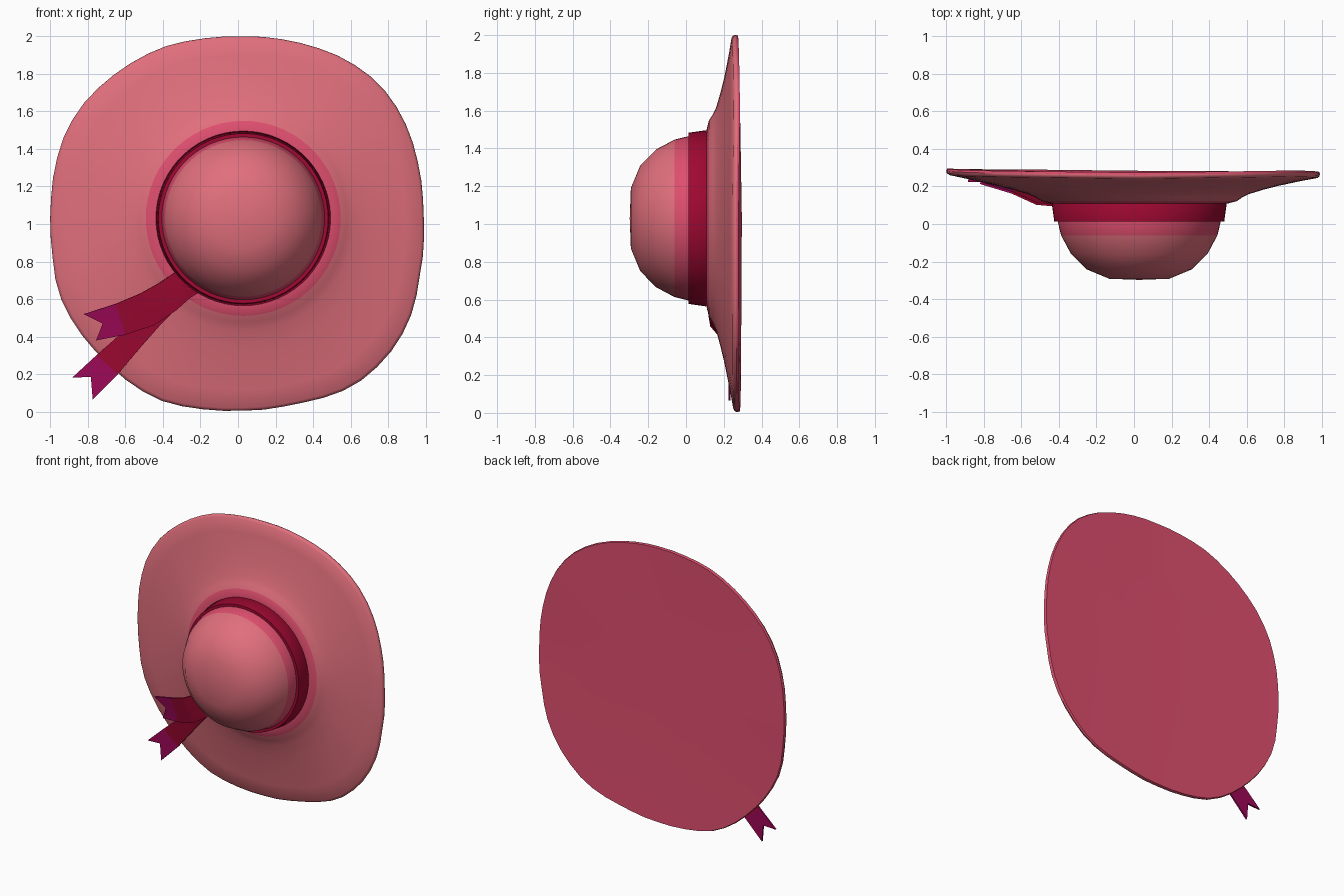
import bpy, bmesh, math

if "Cube" in bpy.data.objects:
    bpy.data.objects.remove(bpy.data.objects["Cube"])

CX, CZ = 0.028, 1.03      # crown axis in the front view
N = 60                    # segments around


def material(name, srgb):
    m = bpy.data.materials.new(name)
    lin = [((c / 255 + 0.055) / 1.055) ** 2.4 for c in srgb]
    m.diffuse_color = (*lin, 1)
    m.use_nodes = True
    m.node_tree.nodes["Principled BSDF"].inputs["Base Color"].default_value = m.diffuse_color
    return m


DUSTY = material("dusty pink", (224, 111, 124))
BRIGHT = material("bright pink", (222, 78, 110))
CRIMSON = material("crimson", (160, 8, 50))
PURPLE = material("purple red", (158, 8, 88))

# Brim outline in the front view, clockwise from the top
OUTLINE = [(0, 2), (0.2, 1.99), (0.37, 1.955), (0.56, 1.885), (0.74, 1.76), (0.83, 1.65),
           (0.905, 1.51), (0.957, 1.34), (0.985, 1.15), (0.99, 1.0), (0.97, 0.73), (0.915, 0.49),
           (0.84, 0.35), (0.68, 0.18), (0.56, 0.11), (0.3, 0.04), (0, 0.005), (-0.21, 0.015),
           (-0.39, 0.05), (-0.53, 0.12), (-0.72, 0.28), (-0.87, 0.46), (-0.96, 0.64),
           (-0.99, 0.85), (-0.998, 1.1), (-0.968, 1.34), (-0.915, 1.5), (-0.81, 1.66),
           (-0.7, 1.765), (-0.6, 1.84), (-0.38, 1.95), (-0.21, 1.985)]
POLAR = sorted((math.atan2(z - CZ, x - CX) % math.tau, math.hypot(x - CX, z - CZ))
               for x, z in OUTLINE)
POLAR = ([(POLAR[-1][0] - math.tau, POLAR[-1][1])] + POLAR
         + [(POLAR[0][0] + math.tau, POLAR[0][1])])
# Slight warp of the brim edge, by angle in degrees
WARP = [(0, -0.002), (35, 0.006), (90, -0.006), (140, 0.004), (180, 0.016),
        (240, 0.010), (275, 0.003), (315, 0.0), (360, -0.002)]
# Brim height against distance from the ring (0) to the edge (1)
RING_R = 0.52
SLOPE = [(0, 0.122), (0.07, 0.143), (0.15, 0.16), (0.32, 0.183), (0.5, 0.204),
         (0.78, 0.231), (0.97, 0.247), (0.993, 0.256), (1, 0.268)]


def interp(table, v):
    if v <= table[0][0]:
        return table[0][1]
    for (a, p), (b, q) in zip(table, table[1:]):
        if v <= b:
            return p + (q - p) * (v - a) / (b - a)
    return table[-1][1]


def edge_radius(a):
    return interp(POLAR, a % math.tau)


def wave(a, t):
    return t * t * interp(WARP, math.degrees(a % math.tau))


def finish(name, bm, mats, angle=40):
    me = bpy.data.meshes.new(name)
    bm.to_mesh(me)
    bm.free()
    for m in mats:
        me.materials.append(m)
    ob = bpy.data.objects.new(name, me)
    bpy.context.collection.objects.link(ob)
    bpy.ops.object.select_all(action='DESELECT')
    ob.select_set(True)
    bpy.context.view_layer.objects.active = ob
    bpy.ops.object.shade_smooth_by_angle(angle=math.radians(angle))
    return ob


def lathe(name, rings, mats, slots, start=None, end=None, loop=False):
    """Skin rings; each ring is a function angle -> (radius, y)."""
    bm = bmesh.new()
    rows = []
    for ring in rings:
        row = []
        for i in range(N):
            a = math.tau * i / N
            r, y = ring(a)
            row.append(bm.verts.new((CX + r * math.cos(a), y, CZ + r * math.sin(a))))
        rows.append(row)
    pairs = list(zip(rows, rows[1:])) + ([(rows[-1], rows[0])] if loop else [])
    for k, (p, q) in enumerate(pairs):
        for i in range(N):
            j = (i + 1) % N
            bm.faces.new((p[i], p[j], q[j], q[i])).material_index = slots[k]
    for y, row, slot in ((start, rows[0], slots[0]), (end, rows[-1], slots[-1])):
        if y is not None:
            c = bm.verts.new((CX, y, CZ))
            for i in range(N):
                bm.faces.new((row[i], row[(i + 1) % N], c)).material_index = slot
    bmesh.ops.recalc_face_normals(bm, faces=bm.faces)
    return finish(name, bm, mats)


def circle(r, y):
    return lambda a: (r, y)


def brim_ring(t, y):
    return lambda a: (RING_R + t * (edge_radius(a) - RING_R), y + wave(a, t))


# Crown with a bright strip next to the band
crown = [(0.16, -0.292), (0.28, -0.242), (0.365, -0.158), (0.417, -0.06), (0.434, 0.01), (0.436, 0.12)]
lathe("crown", [circle(*p) for p in crown], [DUSTY, BRIGHT], [0, 0, 0, 1, 1], start=-0.298)

# Hat band
band = [(0.43, 0.02), (0.434, 0.012), (0.453, 0.012), (0.466, 0.105), (0.455, 0.125)]
lathe("hat_band", [circle(*p) for p in band], [CRIMSON], [0] * 5, loop=True)

# Brim: bright inner ring, dusty slope, bright edge and slightly dished back
brim = [circle(0.43, 0.108), circle(0.475, 0.11)]
brim += [brim_ring(t, y) for t, y in SLOPE]
brim += [brim_ring(0.99, 0.28)]
lathe("brim", brim, [DUSTY, BRIGHT], [1, 1] + [0] * 8 + [1], end=0.264)


# Ribbon tails
def on_brim(x, z):
    """Height just in front of the brim."""
    a, r = math.atan2(z - CZ, x - CX), math.hypot(x - CX, z - CZ)
    if r < 0.47:
        return 0.10
    t = (r - RING_R) / (edge_radius(a) - RING_R)
    return min(interp(SLOPE, t), 0.245) - 0.015 * min(1, (r - 0.47) / 0.1)


def arched(x, z):
    """Height of the upper tail, whose upper edge stands off the brim."""
    upper = interp([(-0.82, 0.225), (-0.65, 0.167), (-0.52, 0.108), (-0.43, 0.1)], x)
    tilt = 0.17 * max(0, 0.63 + (x + 0.5) * 0.35 - z)
    return min(upper + tilt, on_brim(x, z) - 0.004)


def tail(name, stations, notch, height):
    """stations: (left x, z, right x, z); the last section is the forked tip."""
    bm = bmesh.new()
    rows = []
    for k, (lx, lz, rx, rz) in enumerate(stations):
        mid = notch if k == len(stations) - 1 else ((lx + rx) / 2, (lz + rz) / 2)
        rows.append([bm.verts.new((x, height(x, z), z))
                     for x, z in ((lx, lz), mid, (rx, rz))])
    for k, (p, q) in enumerate(zip(rows, rows[1:])):
        for i in range(2):
            f = bm.faces.new((p[i], q[i], q[i + 1], p[i + 1]))
            f.material_index = int(k == len(rows) - 2)
    bmesh.ops.recalc_face_normals(bm, faces=bm.faces)
    ob = finish(name, bm, [CRIMSON, PURPLE], 5)
    mod = ob.modifiers.new("thickness", 'SOLIDIFY')
    mod.thickness = 0.012
    mod.offset = 0
    bpy.ops.object.modifier_apply(modifier=mod.name)
    bpy.ops.object.shade_smooth_by_angle(angle=math.radians(15))


tail("upper_ribbon_tail",
     [(-0.31, 0.76, -0.18, 0.65), (-0.36, 0.725, -0.24, 0.62), (-0.43, 0.68, -0.33, 0.54),
      (-0.52, 0.63, -0.45, 0.46), (-0.65, 0.575, -0.6, 0.41), (-0.82, 0.52, -0.755, 0.38)],
     (-0.72, 0.47), arched)
tail("lower_ribbon_tail",
     [(-0.3, 0.68, -0.2, 0.64), (-0.42, 0.61, -0.3, 0.58), (-0.53, 0.5, -0.42, 0.455),
      (-0.63, 0.41, -0.53, 0.33), (-0.755, 0.3, -0.64, 0.2), (-0.885, 0.18, -0.775, 0.065)],
     (-0.785, 0.185), on_brim)
